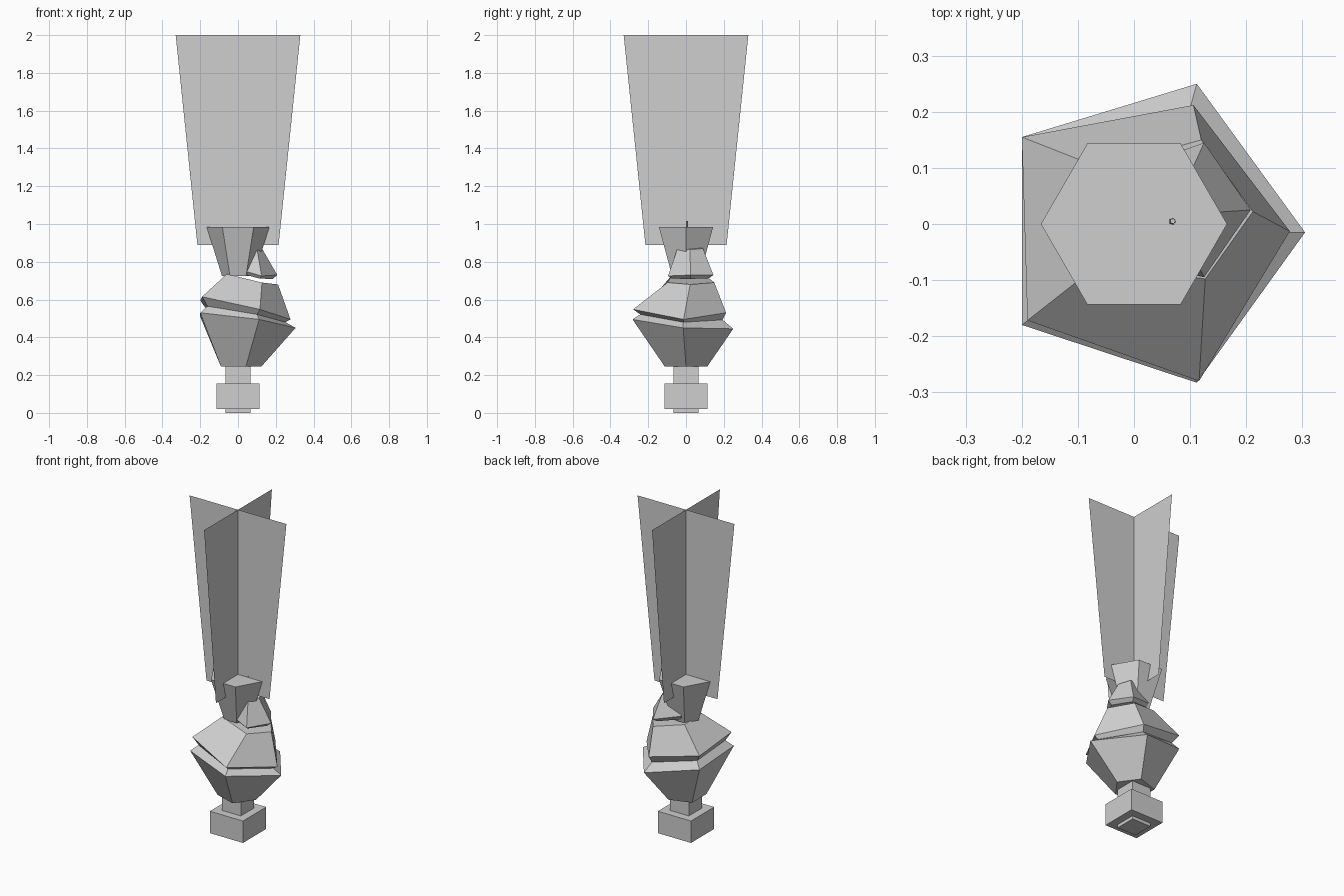
import bpy, bmesh, math
from mathutils import Vector

if "Cube" in bpy.data.objects:
    bpy.data.objects.remove(bpy.data.objects["Cube"])

grey = bpy.data.materials.new("plain grey")
grey.diffuse_color = (0.62, 0.62, 0.62, 1)
grey.use_nodes = True
grey.node_tree.nodes["Principled BSDF"].inputs["Base Color"].default_value = grey.diffuse_color


def finish(name, bm, fix=True):
    if fix:
        bmesh.ops.recalc_face_normals(bm, faces=bm.faces)
    me = bpy.data.meshes.new(name)
    bm.to_mesh(me)
    bm.free()
    me.materials.append(grey)
    ob = bpy.data.objects.new(name, me)
    bpy.context.collection.objects.link(ob)
    return ob


def loft(name, rings):
    """Bridge rings of equal point count and cap both ends."""
    bm = bmesh.new()
    loops = [[bm.verts.new(p) for p in r] for r in rings]
    n = len(loops[0])
    for a, b in zip(loops, loops[1:]):
        for i in range(n):
            j = (i + 1) % n
            bm.faces.new((a[i], a[j], b[j], b[i]))
    bm.faces.new(loops[0][::-1])
    bm.faces.new(loops[-1])
    return finish(name, bm)


def ngon(n, r, z, cx=0, cy=0, turn=0):
    return [(cx + r * math.cos(turn + 2 * math.pi * i / n),
             cy + r * math.sin(turn + 2 * math.pi * i / n), z) for i in range(n)]


def block(name, half, z0, z1):
    r = half * math.sqrt(2)
    return loft(name, [ngon(4, r, z, turn=math.pi / 4) for z in (z0, z1)])


def notch(low, high, s):
    """Ring halfway between two rims, pulled inward."""
    mids = [(Vector(a) + Vector(b)) / 2 for a, b in zip(low, high)]
    c = sum(mids, Vector()) / len(mids)
    return [c + (m - c) * s for m in mids]


# foot and stem
block("stem", 0.065, 0, 0.27)
block("foot", 0.113, 0.02, 0.155)

# five-sided tilted body with a slit round the middle and a second under the cap
lower_rim = [(.305, -.015, .45), (.112, .25, .445), (-.2, .155, .51),
             (-.2, -.18, .53), (.112, -.283, .495)]
upper_rim = [(.278, -.013, .495), (.106, .212, .53), (-.2, .155, .595),
             (-.19, -.172, .615), (.116, -.28, .548)]
shoulder = [(.212, .022, .68), (.12, .15, .69), (-.06, .10, .73),
            (-.06, -.07, .735), (.127, -.098, .69)]
cap_rim = [(.208, .025, .73), (.125, .145, .73), (-.03, .09, .77),
           (-.03, -.06, .77), (.125, -.095, .725)]
cap_top = [(.13, .02, .865), (.10, .09, .87), (.01, .06, .89),
           (.01, -.02, .89), (.10, -.045, .87)]
loft("body", [ngon(5, .118, .245, cx=.005), lower_rim,
              notch(lower_rim, upper_rim, .85), upper_rim, shoulder])
loft("cap", [notch(shoulder, cap_rim, .8), cap_rim, cap_top])

# small tip poking out of the cup
loft("tip", [ngon(5, .012, .87, .066, .004), ngon(5, .005, 1.015, .069, .005)])

# six-sided cup
loft("cup", [ngon(6, .085, .725), ngon(6, .166, .985)])

# two crossed flat panels above
for k, name in enumerate(("panel_across", "panel_along")):
    bm = bmesh.new()
    pts = [(-.215, .89), (.215, .89), (.33, 2), (-.33, 2)]
    bm.faces.new([bm.verts.new((x, 0, z) if k == 0 else (0, x, z)) for x, z in pts])
    finish(name, bm, False)
